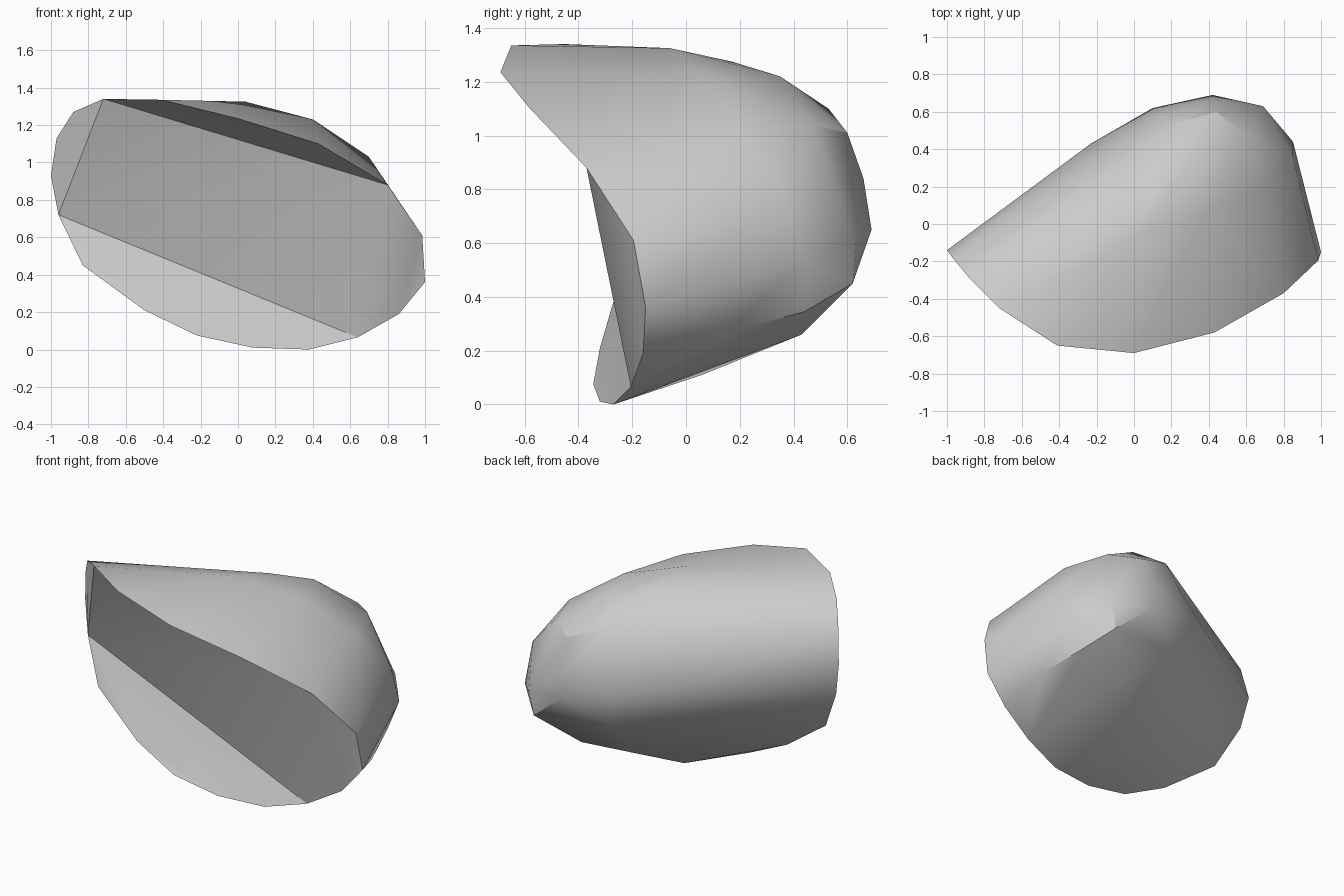
import bpy, bmesh, math
from mathutils import Vector

if "Cube" in bpy.data.objects:
    bpy.data.objects.remove(bpy.data.objects["Cube"])

# Saddle-shaped front rim, starting at the upper left and running down and round
RIM = [(-.72, -.45, 1.34), (-.88, -.29, 1.27), (-.97, -.18, 1.13), (-1, -.14, .93),
       (-.96, -.17, .72), (-.83, -.25, .45), (-.5, -.32, .21), (-.22, -.345, .075),
       (.08, -.32, .01), (.38, -.27, 0), (.64, -.205, .065), (.86, -.16, .19),
       (1, -.15, .36), (.985, -.195, .61), (.8, -.37, .88), (.43, -.58, 1.1),
       (0, -.69, 1.235), (-.41, -.65, 1.335)]

# Points of the rounded back
BACK = [(.04, -.06, 1.325), (.4, .07, 1.23), (.1, .17, 1.275), (.3, .35, 1.22),
        (.7, .2, 1.03), (.6, .47, 1.04), (.2, .53, 1.1), (.44, .6, 1.01),
        (.4, .66, .84), (.42, .69, .65), (.1, .62, .71), (-.23, .43, .78),
        (.69, .63, .6), (.66, .62, .45), (.85, .44, .54), (.85, .36, .78),
        (.85, .16, .27), (.77, .44, .345), (.45, .43, .26), (.18, .31, .22),
        (-.03, .06, .11), (.14, .56, .5), (.13, .58, .91)]

grey = bpy.data.materials.new("mid grey")
grey.diffuse_color = (.6, .6, .6, 1)
grey.use_nodes = True
grey.node_tree.nodes["Principled BSDF"].inputs["Base Color"].default_value = grey.diffuse_color

bm = bmesh.new()
rim = [bm.verts.new(p) for p in RIM]
back = [bm.verts.new(p) for p in BACK]

# Rounded shell stretched over rim and back
bmesh.ops.convex_hull(bm, input=rim + back, use_existing_faces=False)

# Open the front
rim_set = set(rim)
front = [f for f in bm.faces if all(v in rim_set for v in f.verts)]
bmesh.ops.delete(bm, geom=front, context='FACES_ONLY')
loose = [e for e in bm.edges if not e.link_faces]
bmesh.ops.delete(bm, geom=loose, context='EDGES')

# Folded front: central panel and four curved flaps
for a, b in ((0, 4), (4, 10), (10, 14), (14, 18)):
    bm.faces.new([rim[i % 18] for i in range(a, b + 1)])
bm.faces.new([rim[i] for i in (0, 4, 10, 14)])
bmesh.ops.triangulate(bm, faces=[f for f in bm.faces if len(f.verts) > 3])
bmesh.ops.delete(bm, geom=[v for v in bm.verts if not v.link_faces], context='VERTS')
bmesh.ops.recalc_face_normals(bm, faces=bm.faces)

mesh = bpy.data.meshes.new("rounded_shell")
bm.to_mesh(mesh)
bm.free()
mesh.materials.append(grey)
shell = bpy.data.objects.new("rounded_shell", mesh)
bpy.context.collection.objects.link(shell)
bpy.context.view_layer.objects.active = shell
shell.select_set(True)
bpy.ops.object.shade_smooth_by_angle(angle=math.radians(30))
